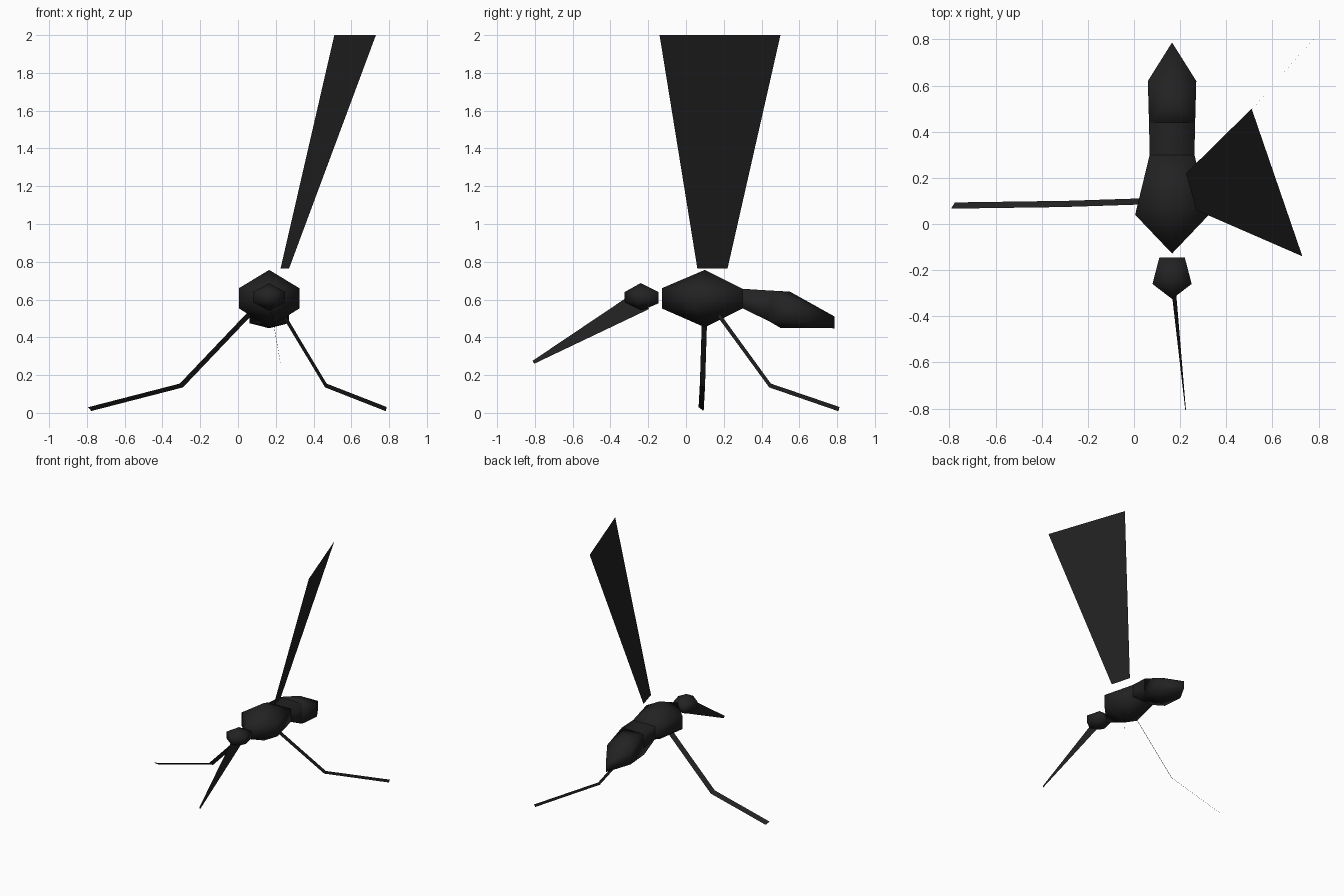
import bpy
import bmesh
from mathutils import Vector

cube = bpy.data.objects.get("Cube")
if cube:
    bpy.data.objects.remove(cube, do_unlink=True)

CX = 0.165  # centre line of the body

black = bpy.data.materials.new("soft_black")
black.use_nodes = True
black.diffuse_color = (0.016, 0.016, 0.016, 1)
black.node_tree.nodes["Principled BSDF"].inputs["Base Color"].default_value = (0.016, 0.016, 0.016, 1)


def make(name, points, faces, smooth=False):
    bm = bmesh.new()
    verts = [bm.verts.new(p) for p in points]
    for f in faces:
        bm.faces.new([verts[i] for i in f])
    bmesh.ops.recalc_face_normals(bm, faces=bm.faces)
    for f in bm.faces:
        f.smooth = smooth
    mesh = bpy.data.meshes.new(name)
    bm.to_mesh(mesh)
    bm.free()
    mesh.materials.append(black)
    obj = bpy.data.objects.new(name, mesh)
    bpy.context.collection.objects.link(obj)
    return obj


def five_sided_blob(name, tip, side, edge, top, bottom):
    """tip, side, edge: (half width, y, upper z, lower z); top, bottom: (y, z)."""
    ring = [(1, tip), (1, side), (1, edge), (-1, edge), (-1, side)]
    points = [(CX + s * w, y, up) for s, (w, y, up, low) in ring]
    points += [(CX + s * w, y, low) for s, (w, y, up, low) in ring]
    points += [(CX, *top), (CX, *bottom)]
    faces = []
    for i in range(5):
        j = (i + 1) % 5
        faces += [(i, j, j + 5, i + 5), (i, j, 10), (i + 5, j + 5, 11)]
    return make(name, points, faces, True)


def ribbon(name, path):
    """Flat strip through (centre, width vector) pairs."""
    points = []
    for centre, width in path:
        c, w = Vector(centre), Vector(width) / 2
        points += [c - w, c + w]
    faces = [(i, i + 1, i + 3, i + 2) for i in range(0, len(points) - 2, 2)]
    return make(name, points, faces)


# Body segments
five_sided_blob("head", (0, -0.325, 0.64, 0.585), (0.085, -0.26, 0.64, 0.585),
                (0.055, -0.145, 0.64, 0.58), (-0.24, 0.687), (-0.24, 0.54))
five_sided_blob("thorax", (0, -0.128, 0.66, 0.553), (0.16, 0.04, 0.66, 0.553),
                (0.097, 0.30, 0.657, 0.553), (0.10, 0.757), (0.10, 0.453))
five_sided_blob("abdomen", (0, 0.787, 0.51, 0.448), (0.105, 0.62, 0.575, 0.475),
                (0.1, 0.44, 0.648, 0.485), (0.55, 0.642), (0.50, 0.45))

# Waist tube between thorax and abdomen
sections = [(0.097, 0.30, 0.657, 0.553), (0.1, 0.44, 0.648, 0.485)]
waist = []
for w, y, up, low in sections:
    waist += [(CX - w, y, up), (CX + w, y, up), (CX + w, y, low), (CX - w, y, low)]
make("waist", waist, [(i, (i + 1) % 4, (i + 1) % 4 + 4, i + 4) for i in range(4)], True)

# Proboscis blade
ribbon("proboscis", [((0.168, -0.24, 0.59), (0.012, 0.09, -0.08)),
                     ((0.224, -0.808, 0.268), (0.002, 0.008, -0.016))])

# Single raised wing
ribbon("left_wing", [((0.248, 0.14, 0.765), (-0.045, 0.16, 0)),
                     ((0.62, 0.18, 2.0), (-0.22, 0.64, 0))])

# Legs: hip, knee, foot
right_width = (0.017, 0.027, -0.02)
ribbon("right_leg", [((0.10, 0.10, 0.565), right_width),
                     ((-0.30, 0.087, 0.145), right_width),
                     ((-0.785, 0.08, 0.02), right_width)])
ribbon("left_leg", [((0.222, 0.15, 0.55), (0.011, 0.013, 0.017)),
                    ((0.465, 0.445, 0.145), (0.008, 0.009, 0.02)),
                    ((0.785, 0.81, 0.02), (0.005, 0.006, 0.022))])
